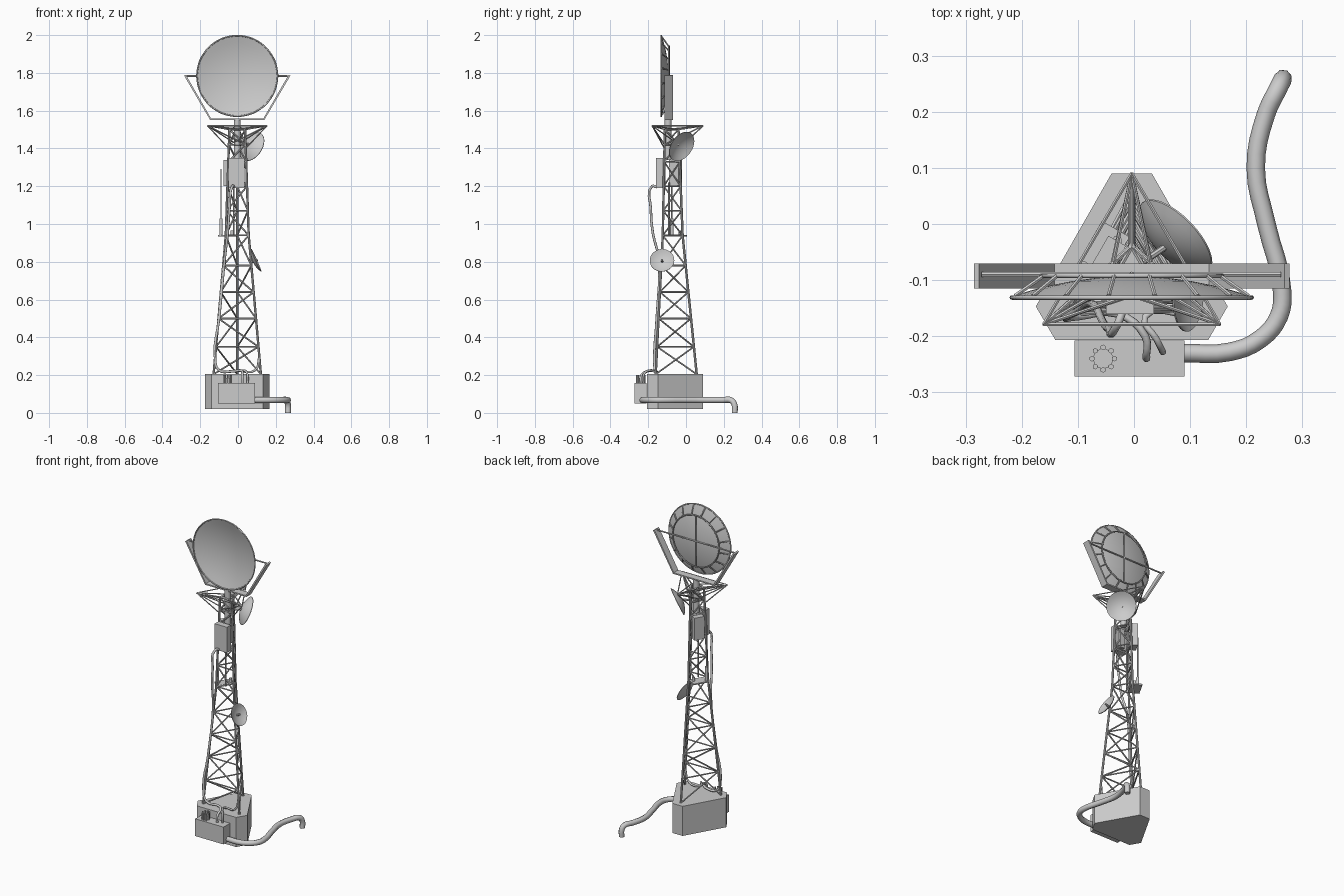
import bpy, bmesh, math
from mathutils import Vector, Matrix

if "Cube" in bpy.data.objects:
    bpy.data.objects.remove(bpy.data.objects["Cube"])

grey = bpy.data.materials.new("light_grey")
grey.diffuse_color = (0.6, 0.6, 0.6, 1)
grey.use_nodes = True
grey.node_tree.nodes["Principled BSDF"].inputs["Base Color"].default_value = grey.diffuse_color
CX, CY = -0.004, -0.088


def finish(name, bm, smooth=False):
    bmesh.ops.recalc_face_normals(bm, faces=bm.faces)
    me = bpy.data.meshes.new(name)
    bm.to_mesh(me)
    bm.free()
    me.materials.append(grey)
    ob = bpy.data.objects.new(name, me)
    bpy.context.collection.objects.link(ob)
    if smooth:
        bpy.ops.object.select_all(action='DESELECT')
        ob.select_set(True)
        bpy.context.view_layer.objects.active = ob
        bpy.ops.object.shade_smooth_by_angle(angle=math.radians(40))
    return ob


def rods(name, segments, r, sides=6):
    """Straight round bars between pairs of points."""
    bm = bmesh.new()
    for a, b in segments:
        a, b = Vector(a), Vector(b)
        m = Matrix.Translation((a + b) / 2) @ (b - a).to_track_quat('Z', 'Y').to_matrix().to_4x4()
        bmesh.ops.create_cone(bm, cap_ends=True, segments=sides, radius1=r, radius2=r,
                              depth=(b - a).length, matrix=m)
    return finish(name, bm, True)


def box(name, center, size, turn=0):
    bm = bmesh.new()
    m = Matrix.Translation(center) @ Matrix.Rotation(turn, 4, 'Z') @ Matrix.Diagonal((*size, 1))
    bmesh.ops.create_cube(bm, size=1, matrix=m)
    return finish(name, bm)


def prism(name, outline, vec):
    """Flat outline pushed along a vector."""
    bm = bmesh.new()
    f = bm.faces.new([bm.verts.new(p) for p in outline])
    ext = bmesh.ops.extrude_face_region(bm, geom=[f], use_keep_orig=True)
    bmesh.ops.translate(bm, vec=vec, verts=[v for v in ext["geom"] if isinstance(v, bmesh.types.BMVert)])
    return finish(name, bm)


def pipe(name, points, r, cyclic=False, res=4):
    """Smooth tube through points."""
    cu = bpy.data.curves.new(name, 'CURVE')
    cu.dimensions = '3D'
    cu.bevel_depth, cu.bevel_resolution, cu.resolution_u, cu.use_fill_caps = r, 2, res, True
    sp = cu.splines.new('BEZIER')
    sp.bezier_points.add(len(points) - 1)
    sp.use_cyclic_u = cyclic
    for bp, p in zip(sp.bezier_points, points):
        bp.co = p
        bp.handle_left_type = bp.handle_right_type = 'AUTO'
    cu.materials.append(grey)
    ob = bpy.data.objects.new(name, cu)
    bpy.context.collection.objects.link(ob)
    return ob


def bowl(name, center, normal, radius, depth, thick):
    """Shallow dish opening along normal, rim centred on center."""
    bm = bmesh.new()
    n, rings = 32, 6
    prof = [(radius * i / rings, depth * ((i / rings) ** 2 - 1)) for i in range(rings + 1)]
    prof += [(r, z - thick) for r, z in reversed(prof)]
    vs = [bm.verts.new((r, 0, z)) for r, z in prof]
    es = [bm.edges.new(p) for p in zip(vs, vs[1:])]
    bmesh.ops.spin(bm, geom=vs + es, cent=(0, 0, 0), axis=(0, 0, 1), angle=math.tau, steps=n)
    bmesh.ops.remove_doubles(bm, verts=bm.verts, dist=1e-5)
    m = Matrix.Translation(center) @ Vector(normal).to_track_quat('Z', 'Y').to_matrix().to_4x4()
    bmesh.ops.transform(bm, matrix=m, verts=bm.verts)
    return finish(name, bm, True)


# Concrete base: triangle with cut corners
hexa = [(-.04, .09), (.032, .09), (.167, -.147), (.132, -.207), (-.14, -.207), (-.175, -.147)]
prism("base", [(x, y, .02) for x, y in hexa], (0, 0, .185))


# Three-legged lattice tower
def leg(i, z):
    r = .145 + (z - .2) / .74 * -.075 if z < .94 else .07 + (z - .94) / .56 * -.022
    a = math.radians(90 + 120 * i)
    return Vector((CX + r * math.cos(a), CY + r * math.sin(a), z))


levels = [.205, .35, .5, .64, .78, .94, 1.07, 1.2, 1.33, 1.42, 1.5]
rods("tower_legs", [(leg(i, a), leg(i, b)) for i in range(3) for a, b in ((.2, .94), (.94, 1.5))], .0065, 8)
rods("tower_rings", [(leg(i, z), leg(i + 1, z)) for i in range(3) for z in levels[1:]], .0045)
rods("tower_diagonals", [(leg(i + k % 2, levels[k]), leg(i + 1 - k % 2, levels[k + 1]))
                         for i in range(3) for k in range(len(levels) - 1)], .0045)

# Triangular head frame
corners = [Vector((-.004, .09, 1.52)), Vector((-.161, -.179, 1.52)), Vector((.153, -.179, 1.52))]
head = []
for i, c in enumerate(corners):
    head += [(c, corners[(i + 1) % 3])]
    for j in range(3):
        head += [(c, leg(j, 1.5))]
        if j != i:
            head += [(c, leg(j, 1.42))]
    head += [(c, leg(i, 1.4))]
rods("head_frame", head, .0035)
rods("mast", [((CX, -.095, 1.34), (CX, -.095, 1.555))], .018, 16)

# Fork holding the main dish
arm = [(-.285, 1.785), (-.147, 1.55), (.139, 1.55), (.277, 1.785), (.268, 1.79), (.134, 1.558),
       (-.142, 1.558), (-.276, 1.79)]
prism("fork", [(x, -.115, z) for x, z in arm], (0, .045, 0))

# Main dish with rim, back ring, spokes and crossbars
DZ = 1.784
bowl("main_dish", (CX, -.132, DZ), (0, -1, 0), .214, .036, .003)


def on_ring(r, y, k, n=16):
    a = math.tau * (k + .5) / n
    return (CX + r * math.cos(a), y, DZ + r * math.sin(a))


pipe("dish_rim", [on_ring(.213, -.131, k) for k in range(16)], .004, True)
pipe("dish_back_ring", [on_ring(.16, -.092, k) for k in range(16)], .004, True)
rods("dish_spokes", [(on_ring(.16, -.092, k), on_ring(.212, -.128, k)) for k in range(16)], .004)
rods("dish_crossbars", [((-.272, -.09, DZ), (.262, -.09, DZ)),
                        ((CX, -.09, DZ - .16), (CX, -.09, DZ + .16))], .005)

# Two smaller dishes with their mounts
up, low = Vector((.075, -.022, 1.41)), Vector((.098, -.127, .808))
un, ln = Vector((.64, .62, -.42)).normalized(), Vector((.9, -.05, .4)).normalized()
bowl("upper_dish", up, un, .085, .03, .003)
bowl("lower_dish", low, ln, .065, .018, .003)
rods("dish_mounts", [(up - un * .03, (.012, -.07, 1.42)), (low - ln * .018, leg(2, .8)),
                     (low - ln * .018, low + ln * .006)], .006, 8)

# Equipment cabinets
box("front_cabinet", (-.007, -.141, 1.27), (.085, .038, .16))
box("rear_cabinet", (-.045, -.056, 1.27), (.06, .036, .14), math.radians(60))
box("cabinet_bracket", (-.007, -.118, 1.27), (.03, .02, .12))

# Side shelf with whip aerials
box("shelf", (-.054, -.054, .938), (.1, .065, .008), math.radians(60))
rods("aerial_bases", [((-.09, -.075, .94), (-.09, -.075, 1.03)), ((-.03, -.03, .94), (-.03, -.03, .965))], .009, 10)
rods("aerials", [((-.09, -.075, 1.03), (-.09, -.075, 1.29)), ((-.022, -.09, .94), (-.022, -.09, 1.22))], .004)

# Junction box with capped connector
box("junction_box", (-.008, -.24, .104), (.196, .064, .108))
rods("connector", [((-.055, -.24, .155), (-.055, -.24, .185))], .019, 8)
rods("connector_bolts", [((-.055 + .02 * math.cos(k * math.pi / 4), -.24 + .02 * math.sin(k * math.pi / 4), .158),
                          (-.055 + .02 * math.cos(k * math.pi / 4), -.24 + .02 * math.sin(k * math.pi / 4), .2))
                         for k in range(8)], .005)

# Cables and ground conduit
pipe("tower_cable", [(-.02, -.155, 1.195), (-.03, -.18, 1.2), (-.045, -.186, 1.08), (-.055, -.175, .95),
                     (-.07, -.145, .82), (-.1, -.155, .5), (-.122, -.168, .3), (-.1, -.165, .225),
                     (-.03, -.16, .22), (.02, -.2, .222), (.022, -.235, .2), (.022, -.237, .15)], .007)
pipe("short_cable", [(leg(2, .3)), (.09, -.16, .225), (.02, -.165, .22), (.04, -.205, .222),
                     (.05, -.225, .2), (.05, -.226, .15)], .006)
pipe("conduit", [(.085, -.23, .068), (.17, -.228, .068), (.225, -.205, .068), (.258, -.165, .068),
                 (.264, -.12, .068), (.236, 0, .068), (.217, .1, .068), (.235, .195, .068),
                 (.256, .24, .066), (.264, .256, .045), (.265, .258, 0)], .0165)
